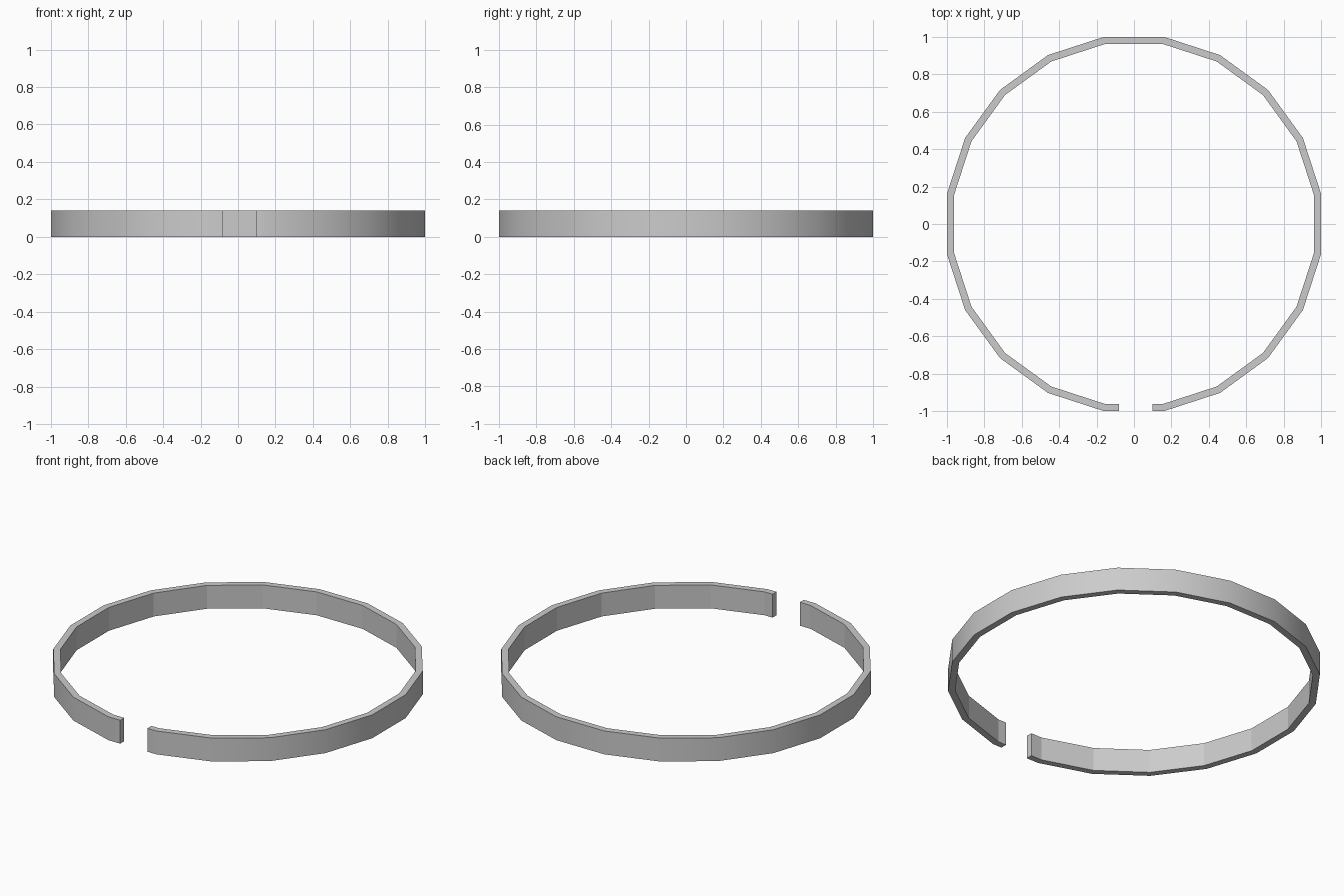
import bpy, bmesh, math

if "Cube" in bpy.data.objects:
    bpy.data.objects.remove(bpy.data.objects["Cube"])

SIDES = 20
HEIGHT = 0.14
OUTER, INNER = 1.0, 0.962          # distances from centre to the flats
GAP_LEFT, GAP_RIGHT = -0.08, 0.10  # opening at the front


def outline(apothem):
    """Open 20-sided path running from the right gap end round to the left."""
    step = 2 * math.pi / SIDES
    r = apothem / math.cos(step / 2)
    pts = [(GAP_RIGHT, -apothem)]
    for i in range(SIDES):
        a = -math.pi / 2 + (i + 0.5) * step
        pts.append((r * math.cos(a), r * math.sin(a)))
    pts.append((GAP_LEFT, -apothem))
    return pts


# Rectangular section at every point of the path
bm = bmesh.new()
sections = []
for (ox, oy), (ix, iy) in zip(outline(OUTER), outline(INNER)):
    sections.append([bm.verts.new(p) for p in (
        (ox, oy, 0), (ox, oy, HEIGHT), (ix, iy, HEIGHT), (ix, iy, 0))])

# Band walls, only the outside is smooth shaded
for a, b in zip(sections, sections[1:]):
    for k in range(4):
        n = (k + 1) % 4
        face = bm.faces.new((a[k], b[k], b[n], a[n]))
        face.smooth = (k == 0)

# End caps at the gap
bm.faces.new(sections[0])
bm.faces.new(sections[-1][::-1])
bmesh.ops.recalc_face_normals(bm, faces=bm.faces)
for e in bm.edges:
    e.smooth = all(f.smooth for f in e.link_faces)

mesh = bpy.data.meshes.new("open_band")
bm.to_mesh(mesh)
bm.free()
band = bpy.data.objects.new("open_band", mesh)
bpy.context.collection.objects.link(band)
